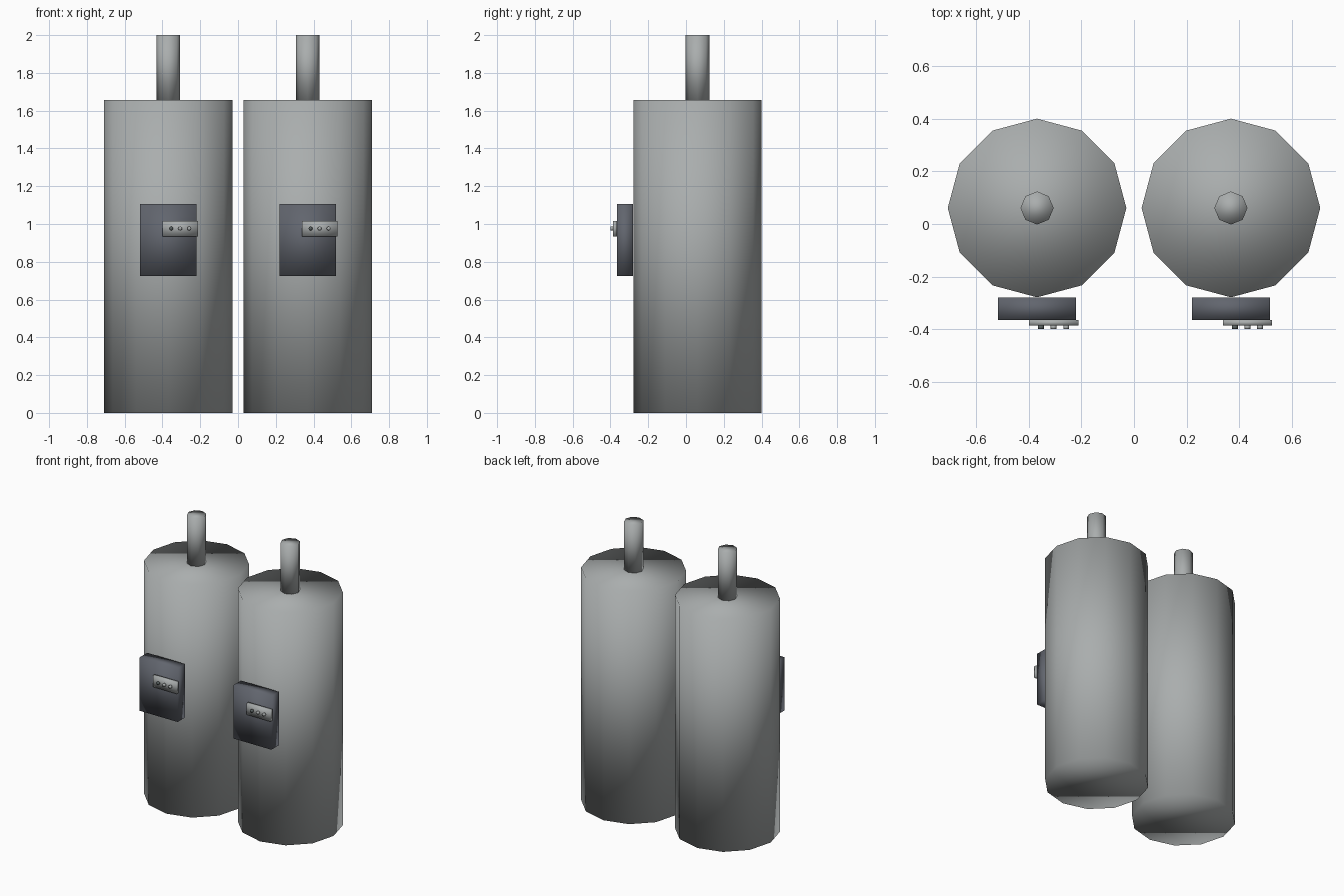
import bpy
from math import pi

cube = bpy.data.objects.get("Cube")
if cube:
    bpy.data.objects.remove(cube, do_unlink=True)


def material(name, rgb):
    mat = bpy.data.materials.new(name)
    mat.use_nodes = True
    colour = (*rgb, 1)
    mat.diffuse_color = colour
    mat.node_tree.nodes["Principled BSDF"].inputs["Base Color"].default_value = colour
    return mat


steel = material("grey steel", (0.40, 0.42, 0.42))
dark = material("dark blue grey", (0.12, 0.13, 0.155))
black = material("dark button", (0.10, 0.12, 0.12))


def finish(name, mat):
    ob = bpy.context.object
    ob.name = name
    ob.data.materials.append(mat)
    bpy.ops.object.transform_apply(location=False, rotation=True, scale=True)
    bpy.ops.object.shade_smooth()


def rod(name, mat, sides, radius, x, y, z0, z1):
    bpy.ops.mesh.primitive_cylinder_add(vertices=sides, radius=radius, depth=z1 - z0,
                                        location=(x, y, (z0 + z1) / 2))
    finish(name, mat)


def box(name, mat, low, high):
    centre = [(a + b) / 2 for a, b in zip(low, high)]
    bpy.ops.mesh.primitive_cube_add(size=1, location=centre)
    bpy.context.object.scale = [b - a for a, b in zip(low, high)]
    finish(name, mat)


# Two identical tanks, side by side
for side, cx in (("right", -0.369), ("left", 0.369)):
    rod(side + "_tank", steel, 12, 0.34, cx, 0.061, 0, 1.657)
    rod(side + "_outlet_pipe", steel, 8, 0.063, cx, 0.061, 1.657, 2)

    # Control box with its button panel
    box(side + "_control_box", dark, (cx - 0.149, -0.365, 0.725), (cx + 0.149, -0.28, 1.105))
    box(side + "_button_panel", steel, (cx - 0.031, -0.387, 0.935), (cx + 0.157, -0.365, 1.016))
    for i in range(3):
        bpy.ops.mesh.primitive_cylinder_add(
            vertices=8, radius=0.011, depth=0.014, rotation=(pi / 2, 0, 0),
            location=(cx + 0.015 + 0.048 * i, -0.393, 0.976))
        finish(f"{side}_button_{i + 1}", steel if i else black)
